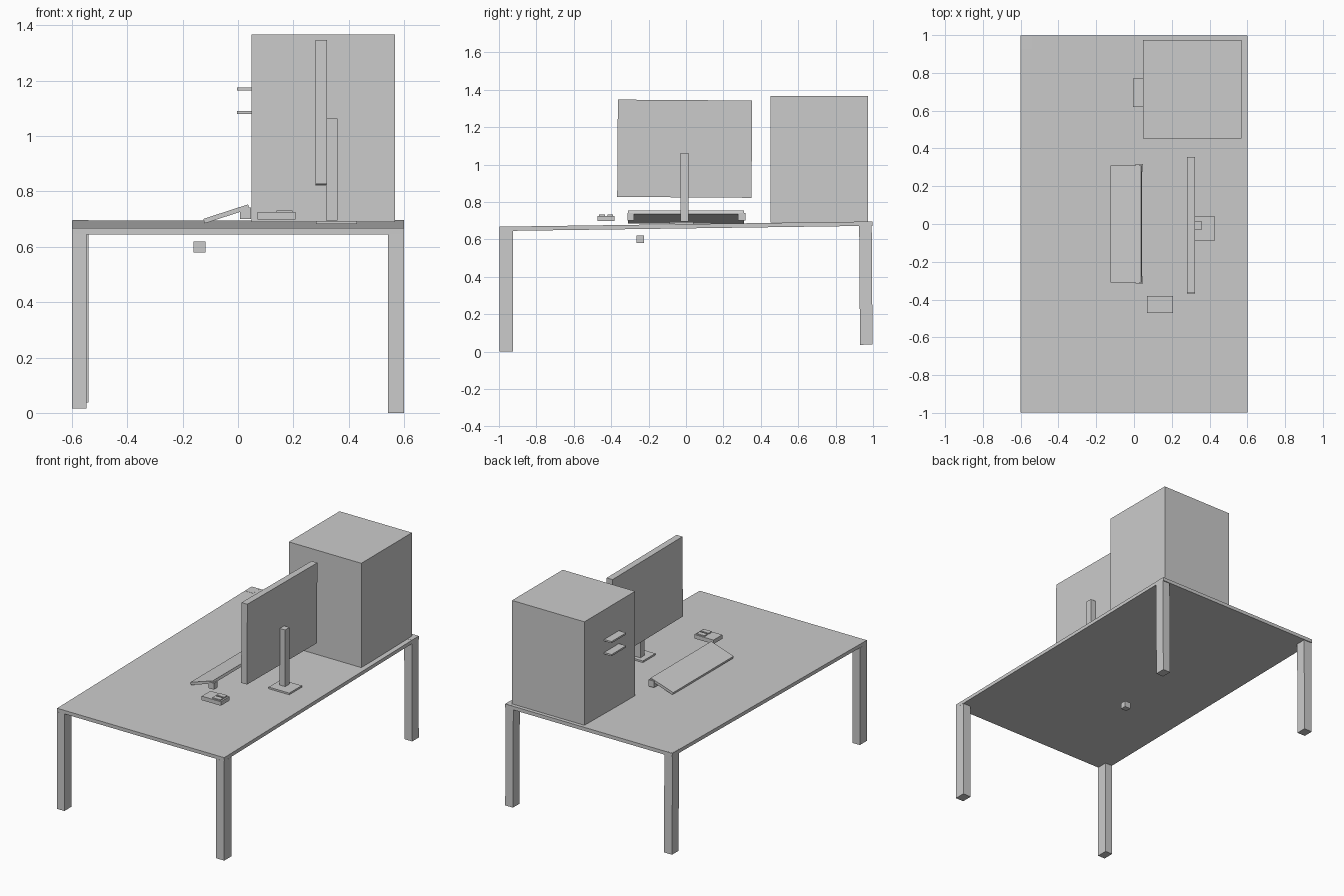
import bpy
import bmesh
import math

if "Cube" in bpy.data.objects:
    bpy.data.objects.remove(bpy.data.objects["Cube"])

grey = bpy.data.materials.new("plain grey")
grey.diffuse_color = (0.6, 0.6, 0.6, 1)
grey.use_nodes = True
grey.node_tree.nodes["Principled BSDF"].inputs["Base Color"].default_value = grey.diffuse_color


def box(name, x, y, z, tilt_x=0.0, tilt_y=0.0):
    """Box from (min, max) ranges, turned about its own centre (degrees)."""
    mesh = bpy.data.meshes.new(name)
    bm = bmesh.new()
    bmesh.ops.create_cube(bm, size=1)
    bmesh.ops.scale(bm, vec=(x[1] - x[0], y[1] - y[0], z[1] - z[0]), verts=bm.verts)
    bm.to_mesh(mesh)
    bm.free()
    mesh.materials.append(grey)
    ob = bpy.data.objects.new(name, mesh)
    ob.location = [(a + b) / 2 for a, b in (x, y, z)]
    ob.rotation_euler = (math.radians(tilt_x), math.radians(tilt_y), 0)
    bpy.context.collection.objects.link(ob)
    return ob


# Gently sloping desk top
box("desk_top", (-0.6, 0.6), (-0.998, 0.998), (0.659, 0.682), tilt_x=0.8)

# Legs: the back pair reaches slightly higher
box("front_leg_right", (0.542, 0.6), (-0.998, -0.926), (0.0, 0.645))
box("front_leg_left", (-0.6, -0.548), (-0.998, -0.926), (0.015, 0.645))
box("back_leg_right", (0.545, 0.6), (0.928, 0.995), (0.037, 0.696), tilt_x=0.4)
box("back_leg_left", (-0.598, -0.54), (0.928, 0.995), (0.037, 0.696), tilt_x=0.4)

# Computer case with two drive trays
box("computer_case", (0.048, 0.568), (0.453, 0.973), (0.69, 1.367))
for i, z in enumerate((1.08, 1.164)):
    box(f"drive_tray_{i + 1}", (-0.004, 0.05), (0.62, 0.77), (z, z + 0.011))

# Monitor on its stand
box("monitor", (0.28, 0.322), (-0.366, 0.352), (0.825, 1.345), tilt_x=-0.4)
box("monitor_post", (0.318, 0.36), (-0.03, 0.014), (0.695, 1.063))
box("monitor_foot", (0.282, 0.43), (-0.088, 0.04), (0.683, 0.694))

# Keyboard, raised at the back on two feet
box("keyboard", (-0.127, 0.043), (-0.31, 0.31), (0.7105, 0.7275), tilt_y=-18)
box("keyboard_foot_right", (0.008, 0.047), (-0.314, -0.278), (0.7, 0.742))
box("keyboard_foot_left", (0.008, 0.047), (0.278, 0.318), (0.7, 0.742))

# Mouse with two buttons
box("mouse", (0.07, 0.207), (-0.472, -0.382), (0.699, 0.725))
for i, y in enumerate((-0.464, -0.421)):
    box(f"mouse_button_{i + 1}", (0.14, 0.197), (y, y + 0.032), (0.724, 0.732))

# Small block beneath the desk
box("under_desk_block", (-0.16, -0.117), (-0.265, -0.225), (0.58, 0.62))
